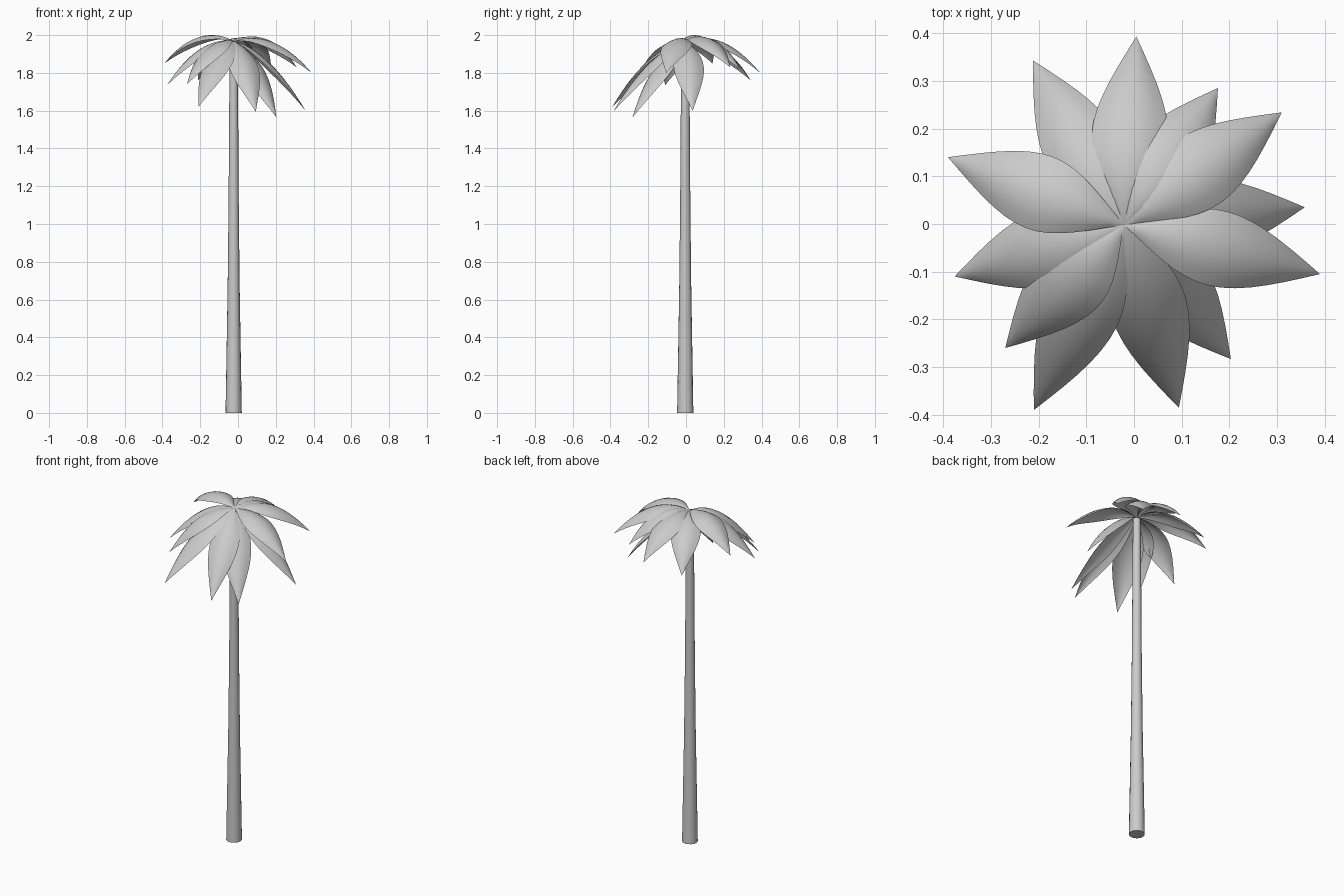
import bpy, bmesh, math
from mathutils import Vector

if "Cube" in bpy.data.objects:
    bpy.data.objects.remove(bpy.data.objects["Cube"])

grey = bpy.data.materials.new("light grey")
grey.diffuse_color = (0.6, 0.6, 0.6, 1)
grey.use_nodes = True
grey.node_tree.nodes["Principled BSDF"].inputs["Base Color"].default_value = grey.diffuse_color


def make_object(name, bm):
    mesh = bpy.data.meshes.new(name)
    bm.to_mesh(mesh)
    bm.free()
    mesh.materials.append(grey)
    obj = bpy.data.objects.new(name, mesh)
    bpy.context.collection.objects.link(obj)
    bpy.ops.object.select_all(action='DESELECT')
    obj.select_set(True)
    bpy.context.view_layer.objects.active = obj
    bpy.ops.object.shade_smooth_by_angle(angle=math.radians(50))
    return obj


# Tapered trunk, flared towards the foot
def trunk():
    bm = bmesh.new()
    sides = 16
    profile = [(0, 0.043), (0.3, 0.038), (0.65, 0.032), (1.1, 0.027),
               (1.55, 0.024), (1.96, 0.021)]
    rings = []
    for z, r in profile:
        rings.append([bm.verts.new((-0.023 + r * math.cos(2 * math.pi * i / sides),
                                    -0.004 + r * math.sin(2 * math.pi * i / sides), z))
                      for i in range(sides)])
    for a, b in zip(rings, rings[1:]):
        for i in range(sides):
            j = (i + 1) % sides
            bm.faces.new((a[i], a[j], b[j], b[i]))
    bm.faces.new(rings[0][::-1])
    bm.faces.new(rings[-1])
    make_object("trunk", bm)


# Arched leaf blade: curved midline, pointed outline, drooping sides
def frond(name, tip, half_width=0.08, droop=0.03, steps=14, across=6):
    start = Vector((-0.021, -0.002, 1.968))
    tip = Vector(tip)
    control = (start + tip) / 2
    control.z = 2.07 - 0.6 * (1.85 - tip.z)
    flat = Vector((tip.x - start.x, tip.y - start.y, 0)).normalized()
    side = Vector((-flat.y, flat.x, 0))
    bm = bmesh.new()
    rows = []
    for k in range(steps + 1):
        t = k / steps
        mid = start * (1 - t) ** 2 + control * 2 * t * (1 - t) + tip * t * t
        tangent = ((control - start) * (1 - t) + (tip - control) * t).normalized()
        normal = tangent.cross(side)
        w = math.sin(math.pi * t)
        if k in (0, steps):
            rows.append([bm.verts.new(mid)])
            continue
        row = []
        for i in range(across + 1):
            s = 2 * i / across - 1
            row.append(bm.verts.new(mid + side * (s * w * half_width)
                                    - normal * (droop * w * s * s)))
        rows.append(row)
    for a, b in zip(rows, rows[1:]):
        for i in range(across):
            if len(a) == 1:
                bm.faces.new((a[0], b[i], b[i + 1]))
            elif len(b) == 1:
                bm.faces.new((a[i], b[0], a[i + 1]))
            else:
                bm.faces.new((a[i], b[i], b[i + 1], a[i + 1]))
    make_object(name, bm)


trunk()

# Crown of fronds, given by their tips
tips = [(-0.212, 0.343, 1.76), (0.005, 0.393, 1.80), (0.176, 0.285, 1.82),
        (0.31, 0.234, 1.83), (0.358, 0.035, 1.60), (0.39, -0.105, 1.80),
        (0.203, -0.283, 1.565), (0.094, -0.385, 1.595), (-0.21, -0.39, 1.62),
        (-0.27, -0.26, 1.74), (-0.376, -0.11, 1.735), (-0.39, 0.14, 1.85)]
for n, tip in enumerate(tips):
    frond("frond_%02d" % (n + 1), tip)
